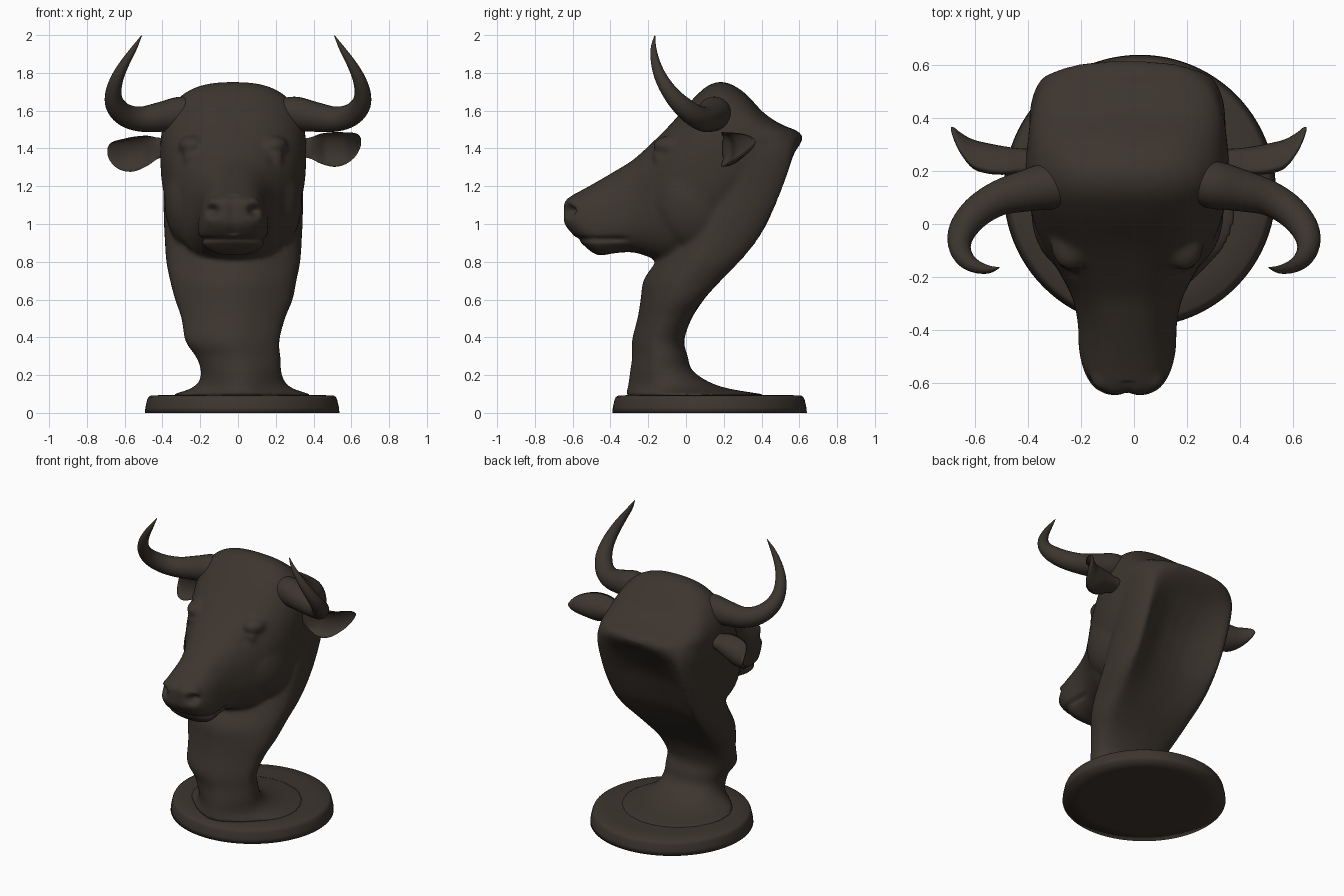
import bpy, bmesh, math
from mathutils import Vector, Matrix

if "Cube" in bpy.data.objects:
    bpy.data.objects.remove(bpy.data.objects["Cube"])

bronze = bpy.data.materials.new("dark_bronze")
bronze.diffuse_color = (0.046, 0.036, 0.028, 1)
bronze.use_nodes = True
bronze.node_tree.nodes["Principled BSDF"].inputs["Base Color"].default_value = bronze.diffuse_color
CX = -0.025  # the head sits slightly left of the base


def spline(rows, n):
    """Catmull-Rom interpolation of equal-length tuples."""
    out = []
    for i in range(len(rows) - 1):
        a, b, c, d = (rows[min(max(i + k, 0), len(rows) - 1)] for k in (-1, 0, 1, 2))
        for s in range(n):
            t = s / n
            out.append(tuple(0.5 * (2 * q + (r - p) * t + (2 * p - 5 * q + 4 * r - u) * t * t
                                    + (3 * q - p - 3 * r + u) * t ** 3)
                             for p, q, r, u in zip(a, b, c, d)))
    out.append(tuple(rows[-1]))
    return out


def loft(bm, rings):
    """Skin closed rings of points and cap both ends."""
    vs = [[bm.verts.new(p) for p in r] for r in rings]
    n = len(vs[0])
    for r0, r1 in zip(vs, vs[1:]):
        for i in range(n):
            j = (i + 1) % n
            bm.faces.new((r0[i], r0[j], r1[j], r1[i]))
    bm.faces.new(vs[0][::-1])
    bm.faces.new(vs[-1])


def oval(e, n=48):
    """Unit superellipse points."""
    pts = []
    for k in range(n):
        c, s = math.cos(2 * math.pi * k / n), math.sin(2 * math.pi * k / n)
        pts.append((math.copysign(abs(c) ** (2 / e), c), math.copysign(abs(s) ** (2 / e), s)))
    return pts


def finish(name, bm):
    bmesh.ops.recalc_face_normals(bm, faces=bm.faces[:])
    me = bpy.data.meshes.new(name)
    bm.to_mesh(me)
    bm.free()
    me.materials.append(bronze)
    me.shade_smooth()
    ob = bpy.data.objects.new(name, me)
    bpy.context.scene.collection.objects.link(ob)
    return ob


def blob(bm, pos, size):
    bmesh.ops.create_uvsphere(bm, u_segments=24, v_segments=16, radius=1,
                              matrix=Matrix.Translation(pos) @ Matrix.Diagonal((*size, 1)))


# head slices along y: y, top z, bottom z, upper half width, lower half width
head = [(-.648, 1.11, 1.01, .085, .09), (-.625, 1.14, .97, .125, .13),
        (-.55, 1.18, .895, .15, .18), (-.47, 1.225, .835, .155, .205),
        (-.38, 1.278, .845, .16, .207), (-.28, 1.34, .85, .195, .22),
        (-.18, 1.43, .82, .26, .26), (-.08, 1.53, .795, .325, .315),
        (.03, 1.655, .82, .37, .35), (.12, 1.735, .88, .39, .372),
        (.21, 1.75, .95, .395, .378), (.31, 1.695, 1.08, .385, .37),
        (.41, 1.59, 1.25, .37, .36), (.50, 1.53, 1.36, .34, .33),
        (.56, 1.505, 1.42, .27, .27)]
# neck slices along z: z, front y, back y, centre x, half width, back hollow, roundness
neck = [(.085, -.325, .50, .02, .42, 0, 2), (.10, -.32, .40, .02, .36, 0, 2),
        (.13, -.31, .22, .02, .27, 0, 2), (.17, -.303, .11, .02, .225, 0, 2.1),
        (.23, -.295, .03, .015, .213, 0, 2.2), (.30, -.285, .01, 0, .225, 0, 2.2),
        (.38, -.287, .0, -.03, .25, .01, 2.2), (.50, -.257, .06, -.025, .275, .03, 2.3),
        (.60, -.24, .155, -.022, .312, .06, 2.4), (.70, -.225, .27, -.025, .335, .10, 2.5),
        (.80, -.16, .375, -.025, .355, .14, 2.6), (.90, -.10, .455, -.025, .362, .16, 2.8),
        (1.02, -.05, .525, -.025, .368, .18, 2.9), (1.15, 0, .58, -.025, .37, .18, 3),
        (1.30, .03, .632, -.025, .372, .13, 3), (1.39, .05, .64, -.025, .37, .06, 3),
        (1.45, .08, .627, -.025, .355, .01, 2.9), (1.485, .1, .60, -.025, .33, 0, 2.8),
        (1.51, .12, .55, -.025, .28, 0, 2.7)]

bm = bmesh.new()
rings = []
for y, zt, zb, wt, wb in spline(head, 4):
    rings.append([(CX + u * (wb + (wt - wb) * (v + 1) / 2), y, (zt + zb) / 2 + v * (zt - zb) / 2)
                  for u, v in oval(2.6)])
loft(bm, rings)
rings = []
for z, yf, yb, cx, w, hollow, e in spline(neck, 4):
    ring = []
    for u, v in oval(e):
        y = (yf + yb) / 2 + v * (yb - yf) / 2
        slim = 1
        if v > 0:  # scooped back of the neck
            y -= hollow * max(0, 1 - abs(u / .85) ** 2.5) * min(1, v * 1.5)
        else:  # throat narrower than the nape
            slim = 1 - .4 * v * v
        ring.append((cx + u * w * slim, y, z))
    rings.append(ring)
loft(bm, rings)
# brows, eyes, jaw and nostril wings
for s in (-1, 1):
    blob(bm, (CX + s * .215, -.075, 1.415), (.075, .10, .055))
    blob(bm, (CX + s * .225, -.135, 1.35), (.04, .05, .035))
    blob(bm, (CX + s * .22, .05, 1.12), (.145, .22, .25))
    blob(bm, (CX + s * .095, -.585, 1.085), (.05, .055, .06))
raw = finish("raw_head", bm)
m = raw.modifiers.new("fuse", 'REMESH')
m.mode = 'VOXEL'
m.voxel_size = .014
m = raw.modifiers.new("soften", 'SMOOTH')
m.factor = .5
m.iterations = 10
fused = bpy.data.meshes.new_from_object(raw.evaluated_get(bpy.context.evaluated_depsgraph_get()))
bpy.data.objects.remove(raw)

# carve nostrils, eye corners and the mouth line
dents = []
for s in (-1, 1):
    dents += [((CX + s * .115, -.635, 1.07), (.034, .06, .028), (-s * .01, .055, 0)),
              ((CX + s * .235, -.20, 1.345), (.035, .03, .03), (-s * .012, .012, 0))]
for v in fused.vertices:
    p = v.co.copy()
    for c, r, push in dents:
        q = sum(((p[i] - c[i]) / r[i]) ** 2 for i in range(3))
        if q < 9:
            v.co += Vector(push) * math.exp(-q)
    if p.y < -.28:
        k = math.exp(-((p.z - .92) / .013) ** 2) * min(1, (-.28 - p.y) / .08)
        v.co += Vector((CX - p.x, max(-.4 - p.y, 0) * .6, 0)) * .11 * k
    if p.y < -.6:  # groove between the nostrils
        v.co.y += .01 * math.exp(-((p.x - CX) / .025) ** 2)
bm = bmesh.new()
bm.from_mesh(fused)
finish("head_and_neck", bm)

# horns: x, y, z, radius
horn = [(.17, .165, 1.59, .06), (.29, .15, 1.585, .09), (.40, .128, 1.568, .08), (.51, .098, 1.555, .067),
        (.595, .045, 1.575, .06), (.647, -.02, 1.625, .053), (.66, -.08, 1.69, .043),
        (.64, -.13, 1.77, .034), (.60, -.16, 1.85, .025), (.55, -.172, 1.93, .015),
        (.51, -.165, 1.998, .002)]
for side, s in (("left", -1), ("right", 1)):
    bm = bmesh.new()
    path = spline(horn, 5)
    rings = []
    for i, (x, y, z, r) in enumerate(path):
        t = Vector(path[min(i + 1, len(path) - 1)][:3]) - Vector(path[max(i - 1, 0)][:3])
        a = t.cross(Vector((.55, .75, -.35))).normalized()
        b = t.cross(a).normalized()
        ring = []
        for k in range(24):
            g = 2 * math.pi * k / 24
            p = Vector((x, y, z)) + (a * math.cos(g) + b * math.sin(g)) * r
            ring.append((s * p.x, p.y, p.z))
        rings.append(ring)
    loft(bm, rings)
    finish(side + "_horn", bm)

# ears: x, rim y, centre z, half height, cup depth
ear = [(.33, .215, 1.405, .05, .07), (.40, .20, 1.402, .055, .085), (.46, .187, 1.392, .08, .105),
       (.53, .19, 1.38, .092, .115), (.59, .21, 1.38, .084, .11), (.635, .265, 1.39, .066, .08),
       (.66, .315, 1.40, .042, .05), (.672, .352, 1.405, .014, .015)]
for side, s, lift in (("left", -1, -.02), ("right", 1, .03)):
    bm = bmesh.new()
    rings = []
    for x, y, z, h, d in spline(ear, 4):
        z += lift * max(0, (x - .4) / .27)
        ring = []
        for k in range(32):
            c, sn = math.cos(2 * math.pi * k / 32), math.sin(2 * math.pi * k / 32)
            cup = min(1, max(0, (x - .40) / .08)) * .6  # opening faces forward
            depth = d * sn if sn > 0 else cup * d * -sn + .008 * sn
            ring.append((CX * .8 + s * x, y + depth, z + h * c))
        rings.append(ring)
    loft(bm, rings)
    finish(side + "_ear", bm)

# round plinth
bm = bmesh.new()
loft(bm, [[(.022 + r * u, .125 + r * v, z) for u, v in oval(2, 96)]
          for r, z in ((.40, 0), (.515, 0), (.512, .03), (.503, .07), (.497, .083), (.485, .091), (.40, .096))])
finish("plinth", bm)
